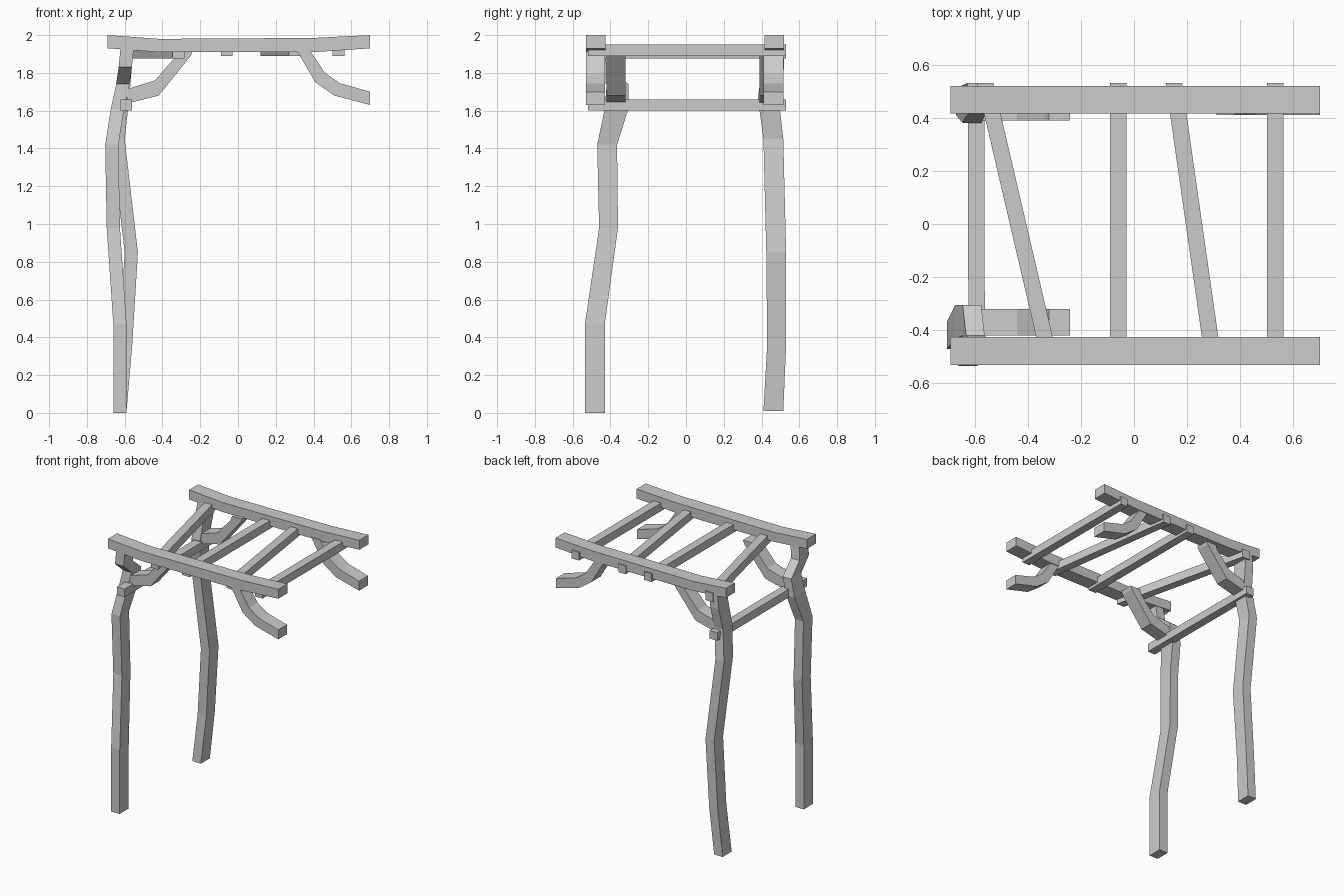
import bpy, bmesh


def loft(name, rings):
    """Skin a row of four-cornered rings and cap both ends."""
    bm = bmesh.new()
    vs = [[bm.verts.new(p) for p in r] for r in rings]
    for a, b in zip(vs, vs[1:]):
        for i in range(4):
            j = (i + 1) % 4
            bm.faces.new((a[i], a[j], b[j], b[i]))
    bm.faces.new(vs[0])
    bm.faces.new(vs[-1])
    bmesh.ops.recalc_face_normals(bm, faces=bm.faces)
    me = bpy.data.meshes.new(name)
    bm.to_mesh(me)
    bm.free()
    ob = bpy.data.objects.new(name, me)
    bpy.context.collection.objects.link(ob)
    return ob


def post(name, rows):
    # rows: z, centre x, y min, y max
    w = 0.035
    loft(name, [[(x - w, a, z), (x + w, a, z), (x + w, b, z), (x - w, b, z)]
                for z, x, a, b in rows])


def plank(name, y0, y1, pairs):
    # pairs: upper edge x, z and lower edge x, z, extruded across y
    loft(name, [[(xu, y0, zu), (xu, y1, zu), (xl, y1, zl), (xl, y0, zl)]
                for xu, zu, xl, zl in pairs])


def slat(name, xf, xb, z0, z1, w=0.031):
    loft(name, [[(x - w, y, z0), (x + w, y, z0), (x + w, y, z1), (x - w, y, z1)]
                for x, y in ((xf, -0.52), (xb, 0.53))])


# Crooked posts
post("front_post", [(0, -0.625, -0.535, -0.43), (0.47, -0.625, -0.535, -0.43),
                    (0.98, -0.66, -0.46, -0.36), (1.42, -0.668, -0.47, -0.365),
                    (1.61, -0.638, -0.43, -0.305), (1.74, -0.61, -0.42, -0.305),
                    (1.83, -0.597, -0.53, -0.42), (1.93, -0.587, -0.53, -0.43)])
post("back_post", [(0.01, -0.625, 0.41, 0.515), (0.36, -0.595, 0.43, 0.53),
                   (0.85, -0.565, 0.425, 0.53), (1.45, -0.635, 0.41, 0.515),
                   (1.67, -0.61, 0.38, 0.49), (1.83, -0.597, 0.405, 0.52),
                   (1.93, -0.587, 0.415, 0.52)])

# Sagging side beams
beam = [(-0.69, 2.0, -0.69, 1.93), (-0.42, 1.98, -0.42, 1.91),
        (0.40, 1.985, 0.40, 1.91), (0.70, 2.0, 0.70, 1.93)]
plank("front_beam", -0.53, -0.425, beam)
plank("back_beam", 0.415, 0.52, beam)

# Bent braces
left = [(-0.60, 1.71, -0.58, 1.64), (-0.44, 1.76, -0.42, 1.68),
        (-0.335, 1.88, -0.25, 1.89), (-0.32, 1.915, -0.24, 1.915)]
right = [(0.38, 1.92, 0.31, 1.92), (0.46, 1.80, 0.41, 1.75),
         (0.54, 1.745, 0.51, 1.68), (0.70, 1.70, 0.70, 1.63)]
plank("front_left_brace", -0.42, -0.32, left)
plank("back_left_brace", 0.39, 0.49, left)
plank("front_right_brace", -0.53, -0.43, right)
plank("back_right_brace", 0.41, 0.515, right)

# Cross slats and the lower rail
slat("slat_1", -0.315, -0.56, 1.875, 1.94)
slat("slat_2", -0.06, -0.06, 1.89, 1.95)
slat("slat_3", 0.30, 0.15, 1.89, 1.95)
slat("slat_4", 0.532, 0.532, 1.89, 1.95)
slat("lower_rail", -0.592, -0.595, 1.60, 1.66)
